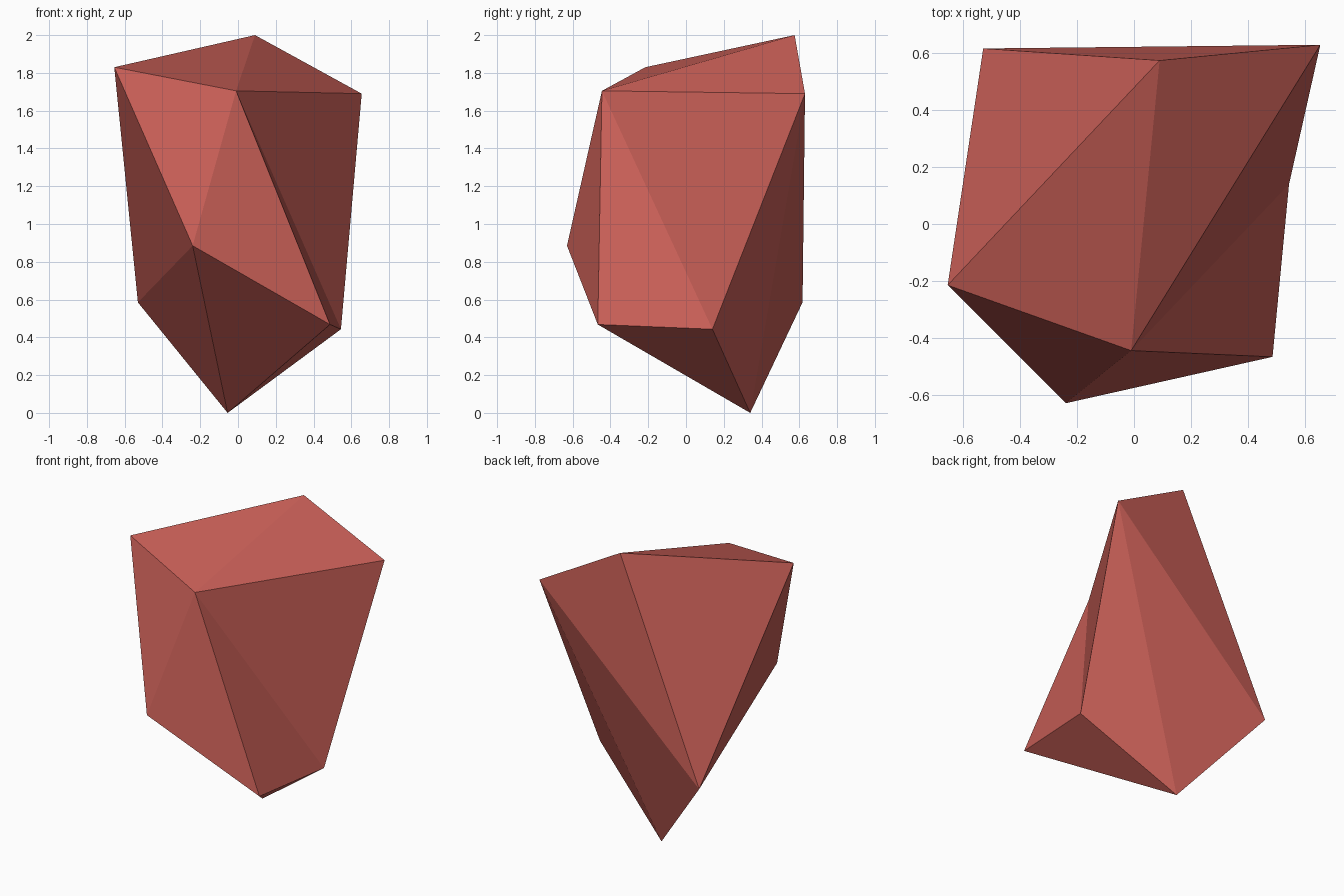
import bpy
import bmesh

if "Cube" in bpy.data.objects:
    bpy.data.objects.remove(bpy.data.objects["Cube"])

# One red rock colour
red = bpy.data.materials.new("rock red")
red.diffuse_color = (0.57, 0.112, 0.093, 1.0)
red.use_nodes = True
red.node_tree.nodes["Principled BSDF"].inputs["Base Color"].default_value = red.diffuse_color

# Rock corners: four at the top, four around the waist, one foot
corners = {
    "A": (-0.655, -0.215, 1.83),   # top left
    "B": (0.09, 0.575, 2.0),       # peak
    "C": (-0.01, -0.445, 1.705),   # top front
    "D": (0.655, 0.63, 1.69),      # top right
    "E": (-0.24, -0.63, 0.885),    # waist front
    "F": (-0.53, 0.617, 0.585),    # waist back left
    "G": (0.487, -0.467, 0.468),   # waist front right
    "H": (0.545, 0.14, 0.443),     # waist right
    "I": (-0.055, 0.34, 0.0),      # foot
}
# Facets: top, front, right, left and back, underside
facets = ("ABC CBD  ACE CGE  CHG CDH  AEF ABF BDF  "
          "EFI EIG GIH DFI DIH").split()

bm = bmesh.new()
v = {name: bm.verts.new(co) for name, co in corners.items()}
for f in facets:
    bm.faces.new([v[c] for c in f])
bmesh.ops.recalc_face_normals(bm, faces=bm.faces[:])

mesh = bpy.data.meshes.new("rock")
bm.to_mesh(mesh)
bm.free()
mesh.materials.append(red)
rock = bpy.data.objects.new("rock", mesh)
bpy.context.collection.objects.link(rock)
